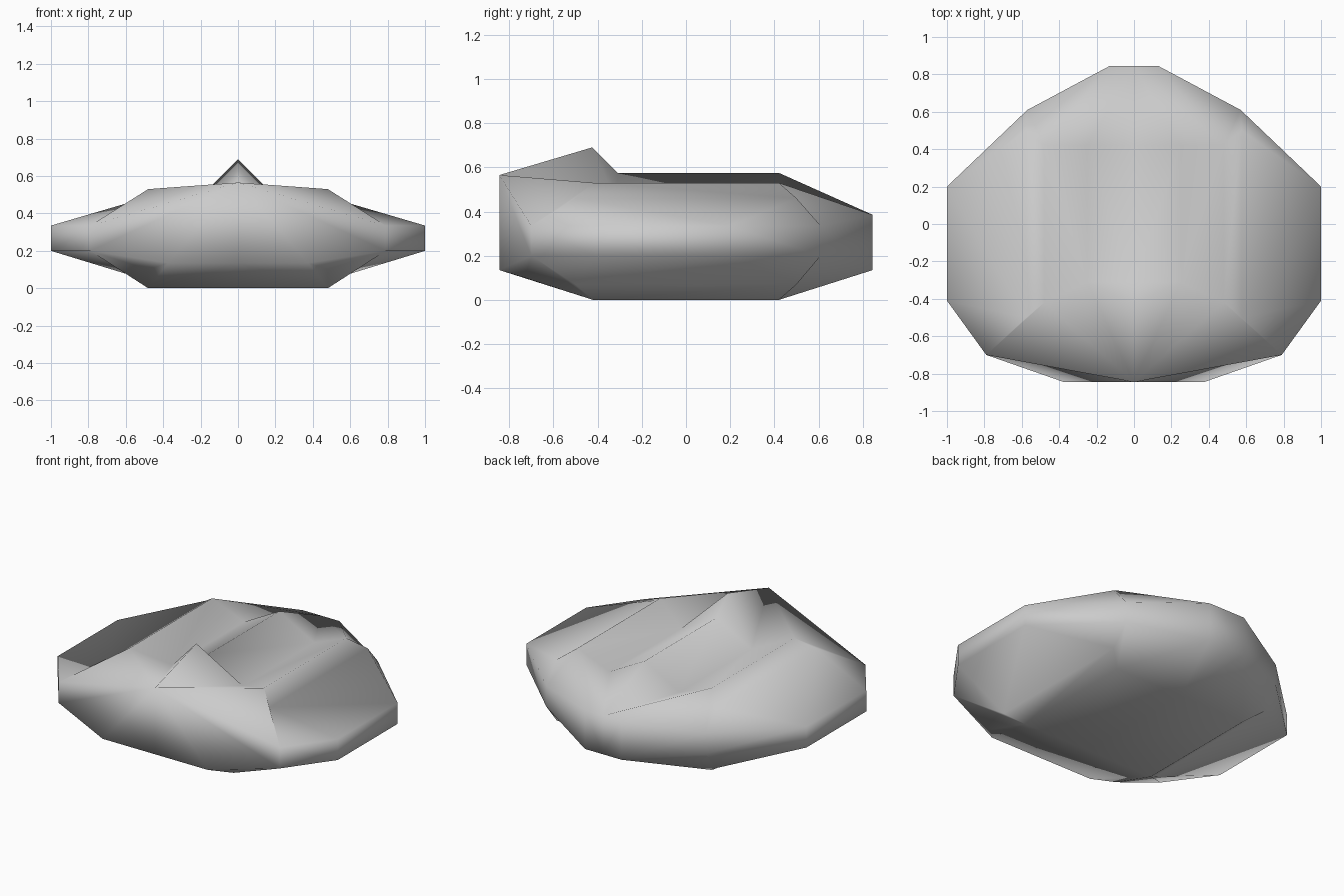
import bpy
import bmesh

cube = bpy.data.objects.get("Cube")
if cube:
    bpy.data.objects.remove(cube, do_unlink=True)

grey = bpy.data.materials.new("hull grey")
grey.use_nodes = True
grey.diffuse_color = (0.6, 0.6, 0.6, 1)
grey.node_tree.nodes["Principled BSDF"].inputs["Base Color"].default_value = (0.6, 0.6, 0.6, 1)


def build_mirrored(name, points, faces):
    """Make a smooth closed shell from its left half, mirrored across x = 0."""
    bm = bmesh.new()
    for side in (1, -1):
        verts = {key: bm.verts.new((side * x, y, z)) for key, (x, y, z) in points.items()}
        for face in faces:
            bm.faces.new([verts[key] for key in face.split()])
    bmesh.ops.remove_doubles(bm, verts=bm.verts[:], dist=0.0005)
    bmesh.ops.recalc_face_normals(bm, faces=bm.faces[:])
    for face in bm.faces:
        face.smooth = True
    mesh = bpy.data.meshes.new(name)
    bm.to_mesh(mesh)
    bm.free()
    mesh.materials.append(grey)
    obj = bpy.data.objects.new(name, mesh)
    bpy.context.collection.objects.link(obj)
    return obj


# Hull corners on the centre line, the roof troughs and the bow
hull = {
    "nose": (0, -0.845, 0.565),
    "fin_peak": (0, -0.425, 0.69),
    "ridge_front": (0, -0.31, 0.575),
    "ridge_back": (0, 0.42, 0.575),
    "trough_front": (0.25, -0.31, 0.44),
    "trough_back": (0.25, 0.42, 0.44),
    "tail_mid_top": (0, 0.845, 0.385),
    "tail_mid_low": (0, 0.845, 0.135),
    "keel_front": (0, -0.42, 0),
    "keel_back": (0, 0.42, 0),
    "bow_mid": (0, -0.845, 0.135),
    "bow": (0.375, -0.845, 0.135),
    "chin": (0.48, -0.73, 0.1),
}
# Corners that repeat on the upper and lower halves: plate, groove, rim and tail heights
for level, plate, groove, rim, tail in (("top", 0.53, 0.46, 0.335, 0.385),
                                        ("low", 0, 0.07, 0.2, 0.135)):
    for part, spot in {
        "plate_front": (0.48, -0.42, plate),
        "plate_back": (0.48, 0.42, plate),
        "groove_front": (0.575, -0.5, groove),
        "groove_back": (0.575, 0.5, groove),
        "cheek": (0.79, -0.7, rim),
        "side_front": (1, -0.41, rim),
        "side_back": (1, 0.2, rim),
        "hip": (0.57, 0.61, rim),
        "tail": (0.13, 0.845, tail),
    }.items():
        hull[part + "_" + level] = spot

panels = [
    # Fin and the sunken roof behind the front lip
    "nose trough_front fin_peak",
    "fin_peak trough_front ridge_front",
    "ridge_front trough_front trough_back ridge_back",
    "nose plate_front_top trough_front",
    "trough_front plate_front_top plate_back_top trough_back",
    # Sloping tail deck
    "ridge_back trough_back tail_mid_top",
    "trough_back plate_back_top tail_mid_top",
    "plate_back_top tail_top tail_mid_top",
    # Bow
    "nose plate_front_top cheek_top",
    "nose cheek_top cheek_low bow",
    "nose bow bow_mid",
    "plate_front_top groove_front_top cheek_top",
    # Belly and stern
    "bow_mid bow plate_front_low keel_front",
    "bow chin plate_front_low",
    "bow cheek_low chin",
    "plate_front_low chin cheek_low",
    "plate_front_low cheek_low groove_front_low",
    "keel_front plate_front_low plate_back_low keel_back",
    "keel_back plate_back_low tail_low tail_mid_low",
    "tail_top tail_mid_top tail_mid_low tail_low",
]
# Sloping flanks, the same above and below
for level in ("top", "low"):
    for shape in (
        "groove_front side_front cheek",
        "plate_front plate_back groove_back groove_front",
        "groove_front groove_back side_back side_front",
        "plate_back hip groove_back",
        "groove_back hip side_back",
        "plate_back tail hip",
    ):
        panels.append(" ".join(key + "_" + level for key in shape.split()))
# Upright band around the rim
rim_order = ["cheek", "side_front", "side_back", "hip", "tail"]
for a, b in zip(rim_order, rim_order[1:]):
    panels.append(f"{a}_top {b}_top {b}_low {a}_low")

build_mirrored("hull", hull, panels)
